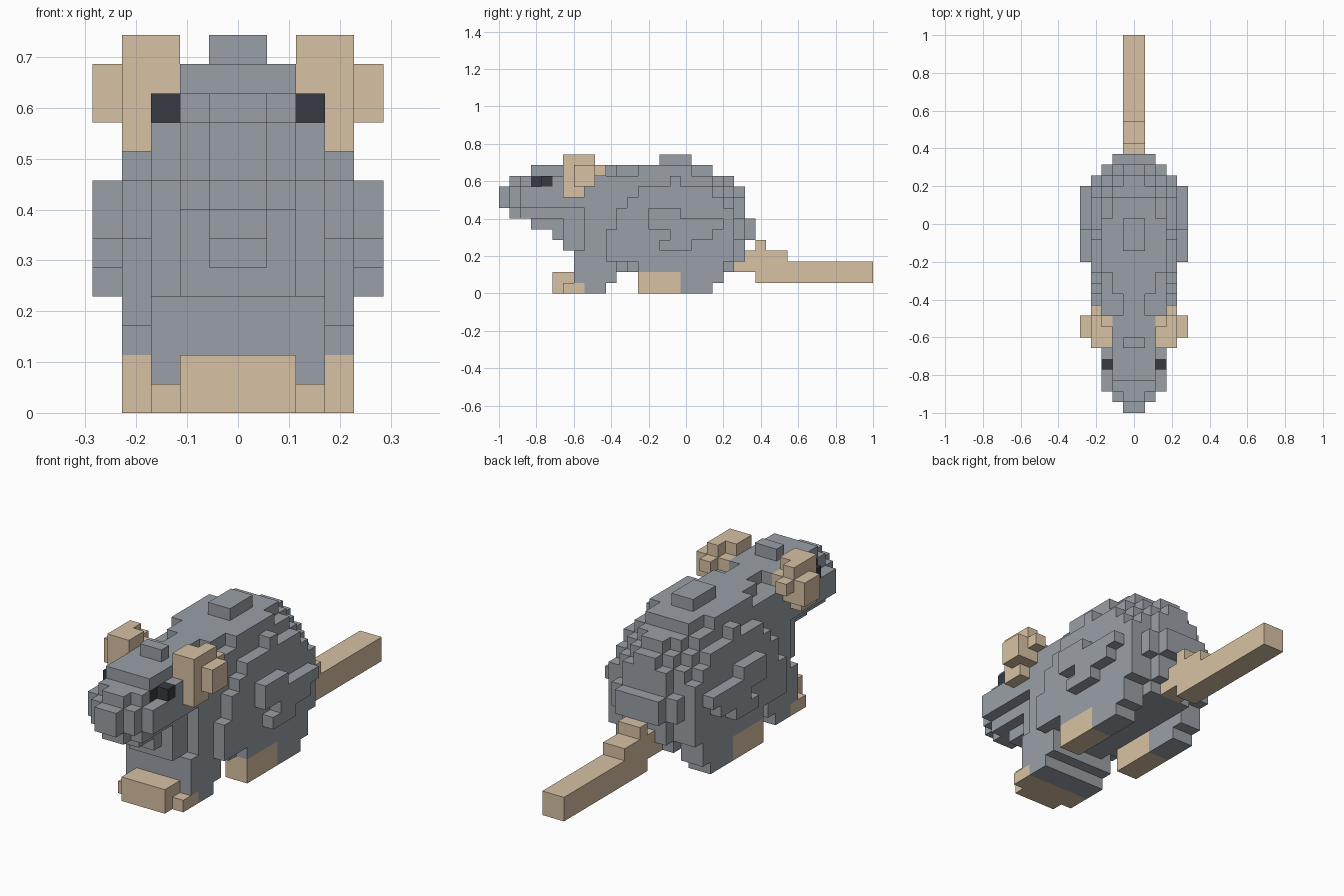
import bpy, bmesh, math
from mathutils import Vector

cube = bpy.data.objects.get("Cube")
if cube:
    bpy.data.objects.remove(cube, do_unlink=True)

V = 2 / 35    # size of one block
cells = {}    # block position -> part name
colours = {}  # part name -> material


def material(name, rgb):
    m = bpy.data.materials.new(name)
    m.use_nodes = True
    m.diffuse_color = (*rgb, 1)
    bsdf = m.node_tree.nodes["Principled BSDF"]
    bsdf.inputs["Base Color"].default_value = (*rgb, 1)
    bsdf.inputs["Roughness"].default_value = 0.9
    return m


def put(name, mat, x, y, z):
    """Place one block and its mirror image."""
    colours[name] = mat
    cells[x, y, z] = cells[-1 - x, y, z] = name


def box(name, mat, xs, ys, zs):
    """Fill a mirrored box; each range is in blocks, y counts back from the nose."""
    for x in range(*xs):
        for y in range(*ys):
            for z in range(*zs):
                put(name, mat, x, y, z)


def ellipsoid(name, mat, centre_y, centre_z, rx, ry, rz, floor):
    """Fill every block whose middle lies in an ellipsoid, above a floor."""
    for x in range(4):
        for y in range(35):
            for z in range(floor, 14):
                dx, dy, dz = x + 0.5, y + 0.5 - centre_y, z + 0.5 - centre_z
                if (dx / rx) ** 2 + (dy / ry) ** 2 + (dz / rz) ** 2 < 1:
                    put(name, mat, x, y, z)


grey = material("grey fur", (0.322, 0.353, 0.392))
tan = material("tan skin", (0.685, 0.535, 0.367))
dark = material("dark eye", (0.037, 0.042, 0.054))

# Body: rounded rear, straight shoulders and a stepped back
ellipsoid("body", grey, 16.5, 6, 4.85, 7.18, 6.6, 2)
box("body", grey, (0, 3), (8, 14), (3, 11))
box("body", grey, (0, 2), (7, 14), (2, 11))
box("body", grey, (0, 1), (9, 11), (11, 12))
box("body", grey, (0, 2), (11, 14), (11, 12))
box("body", grey, (2, 3), (13, 18), (11, 12))
box("body", grey, (1, 2), (23, 24), (5, 7))

# Flank and haunch, staggered
box("flank", grey, (3, 4), (10, 11), (3, 6))
box("flank", grey, (3, 4), (11, 13), (3, 8))
box("flank", grey, (3, 4), (20, 22), (3, 8))
box("haunch", grey, (4, 5), (14, 17), (6, 8))
box("haunch", grey, (4, 5), (17, 21), (6, 7))
box("haunch", grey, (4, 5), (16, 20), (5, 6))
box("haunch", grey, (4, 5), (15, 18), (4, 5))

# Front legs, joined across the chest
box("front_legs", grey, (0, 3), (7, 10), (1, 4))
box("front_legs", grey, (0, 3), (8, 10), (0, 1))
box("front_legs", grey, (0, 3), (10, 11), (1, 4))

# Hind legs
box("hind_legs", grey, (2, 4), (17, 20), (0, 3))
box("hind_legs", grey, (2, 4), (20, 21), (1, 3))

# Head: skull, cheeks, crown and throat
box("head", grey, (0, 2), (3, 9), (7, 12))
box("head", grey, (2, 3), (3, 5), (8, 10))
box("head", grey, (2, 3), (5, 10), (8, 11))
box("head", grey, (0, 1), (6, 7), (12, 13))
box("head", grey, (0, 1), (3, 8), (6, 7))
box("head", grey, (0, 1), (5, 8), (5, 6))
box("head", grey, (0, 2), (6, 8), (4, 7))
# Snout narrows forwards
for i in range(3):
    box("head", grey, (0, 1 + i), (i, 3), (8, 10))
    box("head", grey, (0, i), (i, 3), (7, 11))

# Eyes
box("eyes", dark, (2, 3), (4, 5), (10, 11))
box("eyes", dark, (1, 2), (3, 4), (10, 11))

# Ears
box("ears", tan, (2, 4), (6, 8), (11, 13))
box("ears", tan, (3, 4), (8, 9), (10, 13))
box("ears", tan, (2, 3), (8, 9), (11, 12))
box("ears", tan, (3, 4), (6, 8), (9, 11))
box("ears", tan, (3, 4), (9, 10), (11, 12))
box("ears", tan, (4, 5), (7, 9), (10, 12))

# Feet
box("front_feet", tan, (0, 2), (5, 7), (0, 2))
box("front_feet", tan, (0, 3), (6, 8), (0, 1))
box("hind_feet", tan, (2, 4), (13, 17), (0, 2))

# Tail: root, then steps down to a straight bar
box("tail", tan, (0, 1), (22, 24), (2, 3))
box("tail", tan, (0, 1), (23, 24), (3, 4))
for end, top in ((25, 5), (27, 4), (35, 3)):
    box("tail", tan, (0, 1), (24, end), (1, top))


def face_corners(cell, axis, side):
    """Corners of one block face, wound to face outwards."""
    a, b = (axis + 1) % 3, (axis + 2) % 3
    ring = [(0, 0), (1, 0), (1, 1), (0, 1)]
    for da, db in (ring if side else ring[::-1]):
        p = list(cell)
        p[axis] += side
        p[a] += da
        p[b] += db
        yield Vector((p[0] * V, p[1] * V - 1, p[2] * V))


# Make the outer skin of each part and merge its flat areas
for name, mat in colours.items():
    bm = bmesh.new()
    for cell in (c for c, owner in cells.items() if owner == name):
        for axis in range(3):
            for side in (0, 1):
                beside = list(cell)
                beside[axis] += 1 if side else -1
                if tuple(beside) not in cells:
                    bm.faces.new([bm.verts.new(c) for c in face_corners(cell, axis, side)])
    bmesh.ops.remove_doubles(bm, verts=bm.verts, dist=1e-4)
    bmesh.ops.dissolve_limit(bm, angle_limit=math.radians(1), verts=bm.verts, edges=bm.edges)
    mesh = bpy.data.meshes.new(name)
    bm.to_mesh(mesh)
    bm.free()
    mesh.materials.append(mat)
    bpy.context.collection.objects.link(bpy.data.objects.new(name, mesh))
